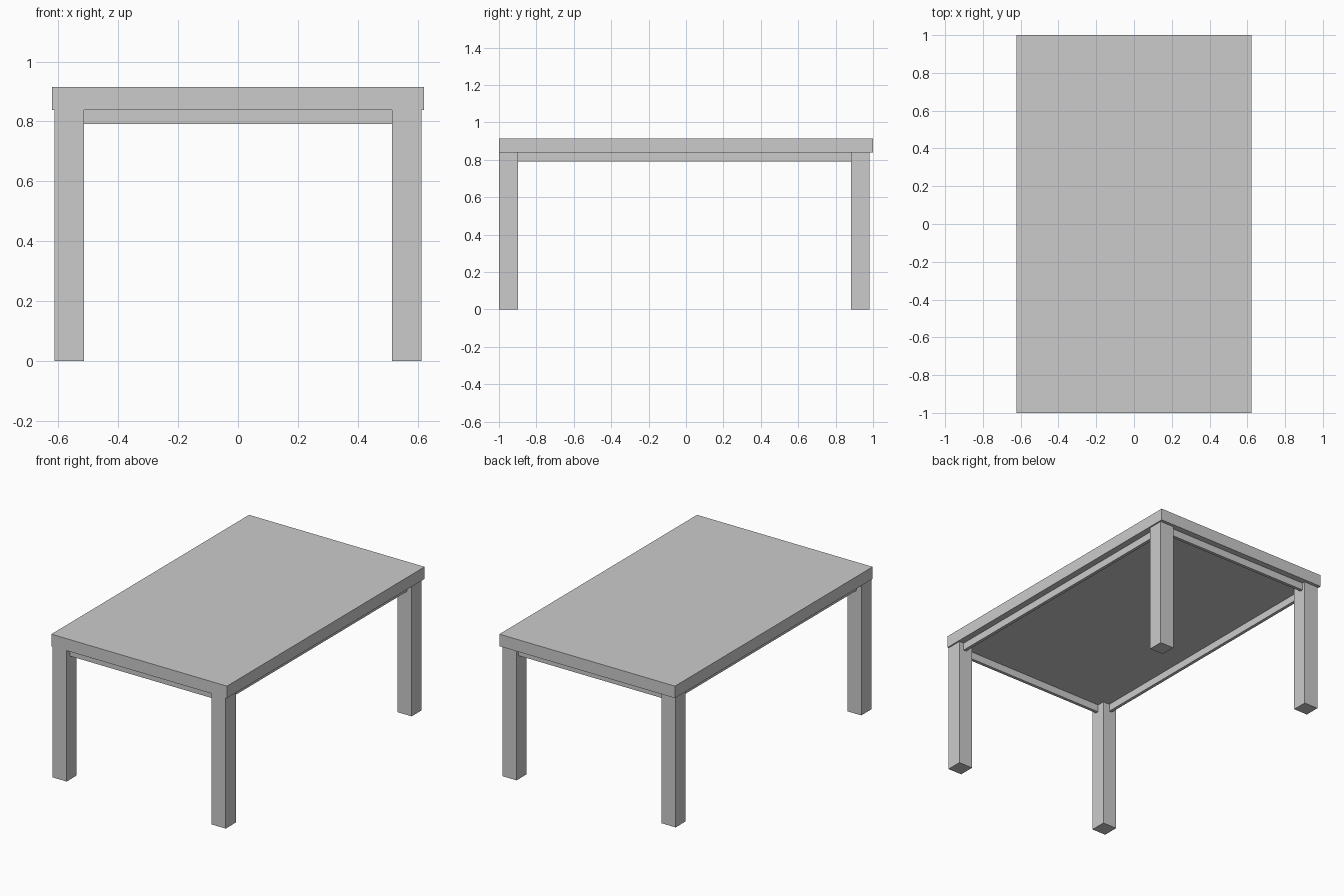
import bpy

if "Cube" in bpy.data.objects:
    bpy.data.objects.remove(bpy.data.objects["Cube"])


def box(name, x, y, z):
    """Axis-aligned box from three (min, max) ranges."""
    bpy.ops.mesh.primitive_cube_add(size=1)
    ob = bpy.context.object
    ob.name = name
    ob.location = [(a + b) / 2 for a, b in (x, y, z)]
    ob.scale = [b - a for a, b in (x, y, z)]
    bpy.ops.object.transform_apply(location=True, rotation=False, scale=True)
    return ob


TOP_Z, UNDER_Z, APRON_Z = 0.915, 0.838, 0.791
LEG_IN, LEG_OUT = 0.514, 0.613
FRONT_LEG, BACK_LEG = (-1.0, -0.898), (0.882, 0.98)

# Table top slab
box("table_top", (-0.622, 0.622), (-1, 1), (UNDER_Z, TOP_Z))

# Legs and long side aprons, mirrored left and right
for side, s in (("left", -1), ("right", 1)):
    leg_x = sorted((s * LEG_IN, s * LEG_OUT))
    box(f"front_leg_{side}", leg_x, FRONT_LEG, (0, UNDER_Z))
    box(f"back_leg_{side}", leg_x, BACK_LEG, (0, UNDER_Z))
    box(f"side_apron_{side}", sorted((s * 0.56, s * 0.58)),
        (FRONT_LEG[1], BACK_LEG[0]), (APRON_Z, UNDER_Z))

# Short aprons between the legs at each end
box("front_apron", (-LEG_IN, LEG_IN), (-0.967, -0.947), (APRON_Z, UNDER_Z))
box("back_apron", (-LEG_IN, LEG_IN), (0.94, 0.96), (APRON_Z, UNDER_Z))
